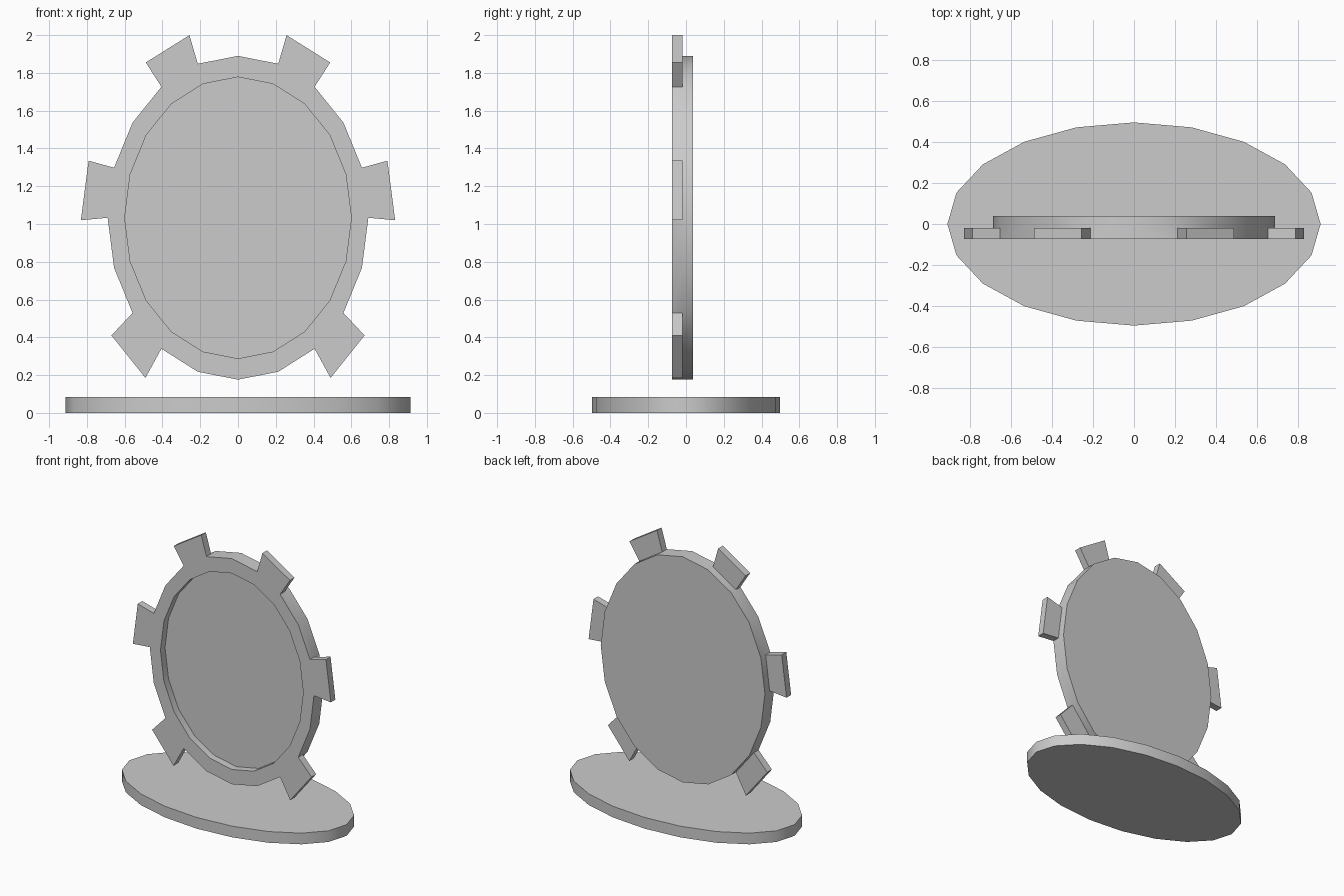
import bpy, bmesh, math

if "Cube" in bpy.data.objects:
    bpy.data.objects.remove(bpy.data.objects["Cube"])

N = 20  # sides of every oval


def oval(bm, rx, ry, place):
    """Loop of N vertices, starting at the top and running towards +x."""
    loop = []
    for i in range(N):
        a = 2 * math.pi * i / N
        loop.append(bm.verts.new(place(rx * math.sin(a), ry * math.cos(a))))
    return loop


def bridge(bm, a, b):
    return [bm.faces.new((a[i], a[(i + 1) % N], b[(i + 1) % N], b[i])) for i in range(N)]


def finish(bm, name):
    bmesh.ops.recalc_face_normals(bm, faces=bm.faces)
    mesh = bpy.data.meshes.new(name)
    bm.to_mesh(mesh)
    bm.free()
    obj = bpy.data.objects.new(name, mesh)
    bpy.context.collection.objects.link(obj)
    bpy.ops.object.select_all(action='DESELECT')
    obj.select_set(True)
    bpy.context.view_layer.objects.active = obj
    bpy.ops.object.shade_smooth_by_angle(angle=math.radians(35))
    return obj


# Oval base plate
bm = bmesh.new()
low, high = [oval(bm, 0.913, 0.497, lambda u, v, z=z: (u, v, z)) for z in (0, 0.085)]
bridge(bm, low, high)
bm.faces.new(low)
bm.faces.new(high)
finish(bm, "base_plate")

# Upright oval disc with raised front rim: (x radius, z radius, y) from back to recess
bm = bmesh.new()
CZ = 1.033
profile = [(0.69, 0.857, 0.038), (0.69, 0.857, -0.019), (0.69, 0.857, -0.074),
           (0.60, 0.745, -0.074), (0.60, 0.745, -0.019)]
loops = [oval(bm, rx, rz, lambda u, v, y=y: (u, y, CZ + v)) for rx, rz, y in profile]
bands = [bridge(bm, a, b) for a, b in zip(loops, loops[1:])]
bm.faces.new(loops[0])
bm.faces.new(loops[-1])

# Tabs extruded from the front rim, mirrored left and right:
# rim segment -> outer corners (x, z)
tabs = {1: ((0.257, 2.0), (0.488, 1.855)),
        4: ((0.791, 1.335), (0.832, 1.02)),
        7: ((0.67, 0.41), (0.49, 0.185))}
for seg, corners in tabs.items():
    for side, index in ((1, seg), (-1, N - 1 - seg)):
        face = bands[1][index]
        new = bmesh.ops.extrude_discrete_faces(bm, faces=[face])["faces"][0]
        # first corner belongs to the rim end nearer the top
        for v in sorted(new.verts, key=lambda v: -v.co.z)[:2]:
            v.co.x, v.co.z = side * corners[0][0], corners[0][1] + 10
        for v in new.verts:
            if v.co.z > 5:
                v.co.z -= 10
            else:
                v.co.x, v.co.z = side * corners[1][0], corners[1][1]
finish(bm, "toothed_disc")
